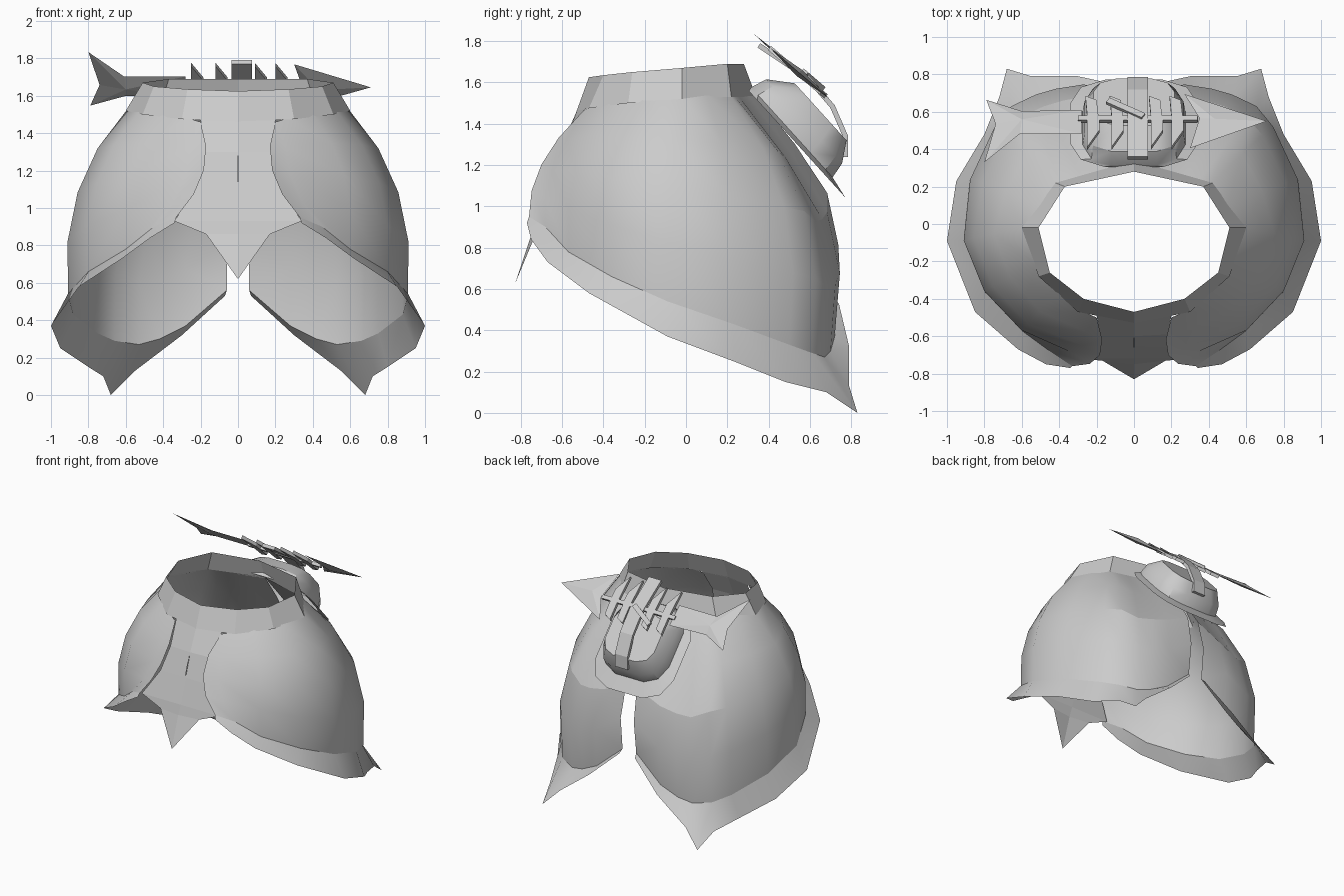
import bpy, bmesh, math
from mathutils import Vector

cube = bpy.data.objects.get("Cube")
if cube:
    bpy.data.objects.remove(cube, do_unlink=True)

grey = bpy.data.materials.new("plain_grey")
grey.use_nodes = True
grey.diffuse_color = (0.6, 0.6, 0.6, 1)
grey.node_tree.nodes["Principled BSDF"].inputs["Base Color"].default_value = (0.6, 0.6, 0.6, 1)


def build(name, verts, faces, mirror=False, smooth=False):
    """Make an object from points and faces, optionally mirrored across x."""
    mesh = bpy.data.meshes.new(name)
    mesh.from_pydata([tuple(v) for v in verts], [], faces)
    bm = bmesh.new()
    bm.from_mesh(mesh)
    bmesh.ops.recalc_face_normals(bm, faces=bm.faces)
    # Turn open sheets so that they face away from the middle axis
    outward = sum(f.normal.dot(f.calc_center_median() * Vector((1, 1, 0))) * f.calc_area() for f in bm.faces)
    if any(e.is_boundary for e in bm.edges) and outward < 0:
        bmesh.ops.reverse_faces(bm, faces=bm.faces)
    bm.to_mesh(mesh)
    bm.free()
    mesh.materials.append(grey)
    for p in mesh.polygons:
        p.use_smooth = smooth
    obj = bpy.data.objects.new(name, mesh)
    bpy.context.collection.objects.link(obj)
    if mirror:
        mod = obj.modifiers.new("mirror", 'MIRROR')
        mod.use_clip = True
    return obj


def grid_faces(cols, rows, closed=False):
    """Quads for points stored column after column."""
    faces = []
    for c in range(cols if closed else cols - 1):
        d = (c + 1) % cols
        for r in range(rows - 1):
            faces.append((c * rows + r, d * rows + r, d * rows + r + 1, c * rows + r + 1))
    return faces


# Belt: flared band, front to back along one half
belt_top = [(0, -.47, 1.625), (.27, -.40, 1.635), (.45, -.26, 1.65),
            (.51, -.02, 1.67), (.37, .2, 1.69), (0, .28, 1.69)]
belt_low = [(0, -.53, 1.46), (.3, -.47, 1.475), (.51, -.28, 1.5),
            (.6, -.02, 1.52), (.42, .22, 1.53), (0, .34, 1.53)]
band = [p for pair in zip(belt_top, belt_low) for p in pair]
build("belt", band, grid_faces(len(belt_top), 2), mirror=True)

# Hip guards: columns of (waist, hem, lip) from front to back
columns = [
    ((.2, -.5, 1.46), (.33, -.76, .95), (.34, -.77, .92)),
    ((.27, -.47, 1.48), (.45, -.68, .9), (.47, -.75, .84)),
    ((.4, -.37, 1.5), (.6, -.57, .78), (.62, -.67, .73)),
    ((.525, -.21, 1.52), (.8, -.36, .66), (.85, -.47, .58)),
    ((.59, -.02, 1.53), (.91, -.09, .54), (1, -.09, .37)),
    ((.5, .1, 1.54), (.88, .23, .43), (.95, .23, .25)),
    ((.41, .21, 1.54), (.75, .5, .33), (.8, .48, .15)),
    ((.35, .23, 1.54), (.66, .61, .29), (.72, .68, .1)),
    ((.28, .25, 1.54), (.53, .67, .27), (.68, .83, 0)),
    ((.2, .275, 1.54), (.42, .7, .3), (.55, .79, .13)),
    ((.12, .3, 1.54), (.28, .72, .37), (.3, .79, .32)),
    ((0, .335, 1.54), (.06, .71, .56), (.07, .74, .53)),
]
front_controls = [(.1, -.77, 1.2), (.2, -.72, 1.16)]
guard = []
for i, (waist, hem, lip) in enumerate(columns):
    a, b = Vector(waist), Vector(hem)
    if i < len(front_controls):
        k = Vector(front_controls[i])
    else:
        rise = .53 if b.y > .65 else .6
        k = Vector((b.x * 1.06, b.y * (1.19 if b.y > 0 else 1.05), b.z + rise * (a.z - b.z)))
    curve = [a * (1 - t) ** 2 + k * 2 * t * (1 - t) + b * t * t for t in (0, .25, .5, .75, 1)]
    if b.y > .69:  # straighter slope above the fold at the back
        curve[1] = curve[1] * .4 + (curve[0] + curve[2]) * .3
    guard += curve + [Vector(lip)]
rows = 6
hips = build("hip_guards", guard, grid_faces(len(columns), rows), mirror=True, smooth=True)
for e in hips.data.edges:
    (ca, ra), (cb, rb) = (divmod(v, rows) for v in e.vertices)
    hem_edge = ra == rb == rows - 2
    rear_fold = ra == rb == 2 and min(ca, cb) >= 6
    e.use_edge_sharp = hem_edge or rear_fold

# Front flap: flared panel ending in a point
edge = [(.2, -.49, 1.47), (.18, -.59, 1.3), (.22, -.66, 1.12), (.34, -.72, .93), (.17, -.73, .86)]
middle = [(0, -.525, 1.47), (0, -.6, 1.3), (0, -.655, 1.12), (0, -.72, .93), (0, -.75, .86)]
flap = [p for pair in zip(middle, edge) for p in pair] + [(0, -.83, .62)]
n = len(flap)
build("front_flap", flap, grid_faces(len(edge), 2) + [(n - 3, n - 2, n - 1)], mirror=True)
slit = [(x, y + d, z) for x in (-.003, .003) for y, z in ((-.61, 1.28), (-.655, 1.14)) for d in (0, -.005)]
build("flap_slit", slit, [(0, 1, 3, 2), (4, 6, 7, 5), (0, 4, 5, 1), (2, 3, 7, 6), (0, 2, 6, 4), (1, 5, 7, 3)])


def frame(origin, down):
    """Map sideways, down-slope and outward distances to a tilted plane."""
    o, v = Vector(origin), Vector(down).normalized()
    out = Vector((1, 0, 0)).cross(v)
    return lambda x, d, h: o + Vector((x, 0, 0)) + v * d + out * h


# Back pouch: rounded rings rising from a flange on the rear slope
pouch = frame((0, .33, 1.53), (0, .67, -.74))
rings = [(.31, .35, .355, 0), (.25, .28, .3, .02), (.25, .27, .28, .1), (.27, .22, .19, .19)]
sides = 12
pts = []
for s in range(sides):
    ang = math.tau * (s + .5) / sides
    cx, cy = (math.copysign(abs(f) ** .6, f) for f in (math.cos(ang), math.sin(ang)))
    pts += [pouch(cx * hx, mid + cy * hv, h) for mid, hx, hv, h in rings]
faces = grid_faces(sides, len(rings), closed=True)
faces.append(tuple(s * len(rings) + len(rings) - 1 for s in range(sides)))
bag = build("back_pouch", pts, faces, smooth=True)
bpy.ops.object.select_all(action='DESELECT')
bag.select_set(True)
bpy.context.view_layer.objects.active = bag
bpy.ops.object.shade_smooth_by_angle(angle=math.radians(35))

# Fish skeleton lying across the pouch
fish = frame((0, .55, 1.645), (0, .76, -.65))


def lens(name, outline, x, h):
    """Sharp-edged plate, thickest at one point on the middle line."""
    m = len(outline)
    verts = [fish(u, d, 0) for u, d in outline] + [fish(x, 0, h), fish(x, 0, -h)]
    build(name, verts, [(j, (j + 1) % m, tip) for j in range(m) for tip in (m, m + 1)])


def plates(name, outlines, low, high):
    """Thin prisms standing on the fish plane, joined in one object."""
    verts, faces = [], []
    for shape in outlines:
        b, m = len(verts), len(shape)
        verts += [fish(x, d, low) for x, d in shape] + [fish(x, d, high) for x, d in shape]
        faces += [tuple(range(b, b + m)), tuple(range(b + m, b + 2 * m))]
        faces += [(b + j, b + (j + 1) % m, b + m + (j + 1) % m, b + m + j) for j in range(m)]
    build(name, verts, faces)


lens("fish_tail", [(-.8, -.29), (-.61, -.09), (-.28, -.09), (-.28, .08), (-.6, .07), (-.79, .15), (-.74, -.02)], -.6, .015)
lens("fish_head", [(.3, -.19), (.71, 0), (.27, .19), (.35, .02)], .43, .02)
plates("fish_spine", [[(-.3, 0), (.34, 0), (.34, .03), (-.3, .03)]], -.015, .01)
ribs = []
for x in (-.25, -.12, .09, .2):
    ribs.append([(x, .01), (x, -.19), (x + .065, -.07), (x + .065, .01)])
    ribs.append([(x, .03), (x - .01, .17), (x + .05, .14), (x + .06, .03)])
plates("fish_ribs", ribs, -.015, .01)
plates("cross_pin", [[(-.15, .11), (-.13, .14), (.06, .03), (.04, 0)]], .01, .03)

# Strap running over the fish and down the pouch
path = [(.36, 1.79), (.6, 1.63), (.72, 1.49), (.785, 1.34), (.785, 1.24)]
strap = build("pouch_strap", [(x, y, z) for y, z in path for x in (-.035, .075)], grid_faces(len(path), 2))
strap.modifiers.new("thickness", 'SOLIDIFY').thickness = .025
